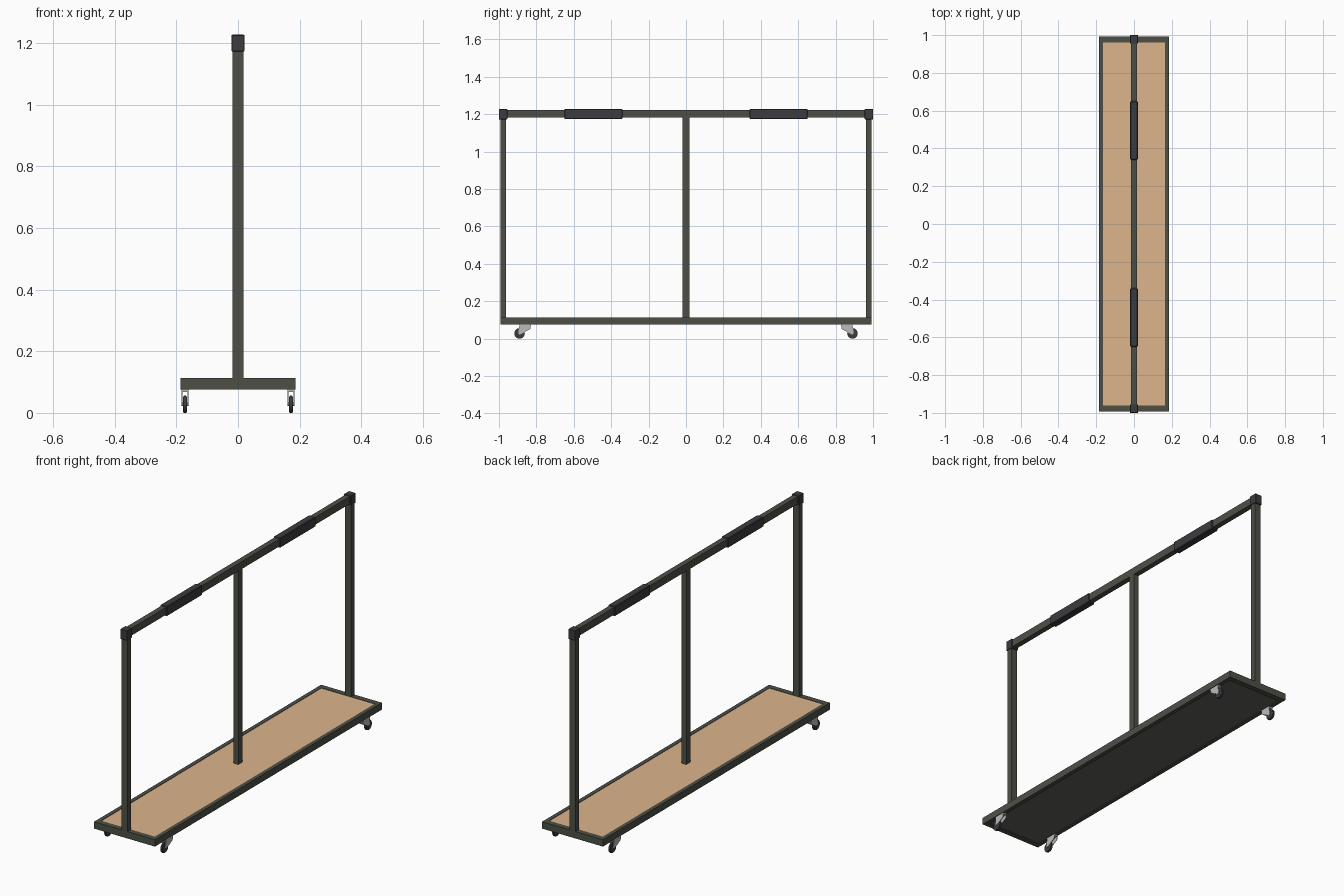
import bpy, bmesh, math
from mathutils import Matrix, Vector

if "Cube" in bpy.data.objects:
    bpy.data.objects.remove(bpy.data.objects["Cube"])


def material(name, rgb):
    m = bpy.data.materials.new(name)
    m.diffuse_color = (*rgb, 1)
    m.use_nodes = True
    m.node_tree.nodes["Principled BSDF"].inputs["Base Color"].default_value = m.diffuse_color
    return m


STEEL = material("dark_steel", (0.075, 0.08, 0.062))
BLACK = material("black_plastic", (0.045, 0.045, 0.05))
WOOD = material("wood", (0.72, 0.46, 0.26))
SHEET = material("sheet", (0.12, 0.12, 0.105))
ZINC = material("zinc", (0.5, 0.5, 0.5))


def finish(bm, name, mat):
    bmesh.ops.recalc_face_normals(bm, faces=bm.faces)
    me = bpy.data.meshes.new(name)
    bm.to_mesh(me)
    bm.free()
    me.materials.append(mat)
    ob = bpy.data.objects.new(name, me)
    bpy.context.collection.objects.link(ob)
    return ob


def box(name, x, y, z, mat, bevel=0):
    """Box from (min, max) ranges, optionally with chamfered edges."""
    bm = bmesh.new()
    bmesh.ops.create_cube(bm, size=1)
    for v in bm.verts:
        v.co = Vector([r[0] if c < 0 else r[1] for r, c in zip((x, y, z), v.co)])
    if bevel:
        bmesh.ops.bevel(bm, geom=bm.edges[:], offset=bevel, segments=1, affect='EDGES')
    return finish(bm, name, mat)


def span(c, half):
    return (c - half, c + half)


def cylinder(name, loc, r, width, mat, bevel=0):
    """Cylinder lying along x."""
    bm = bmesh.new()
    bmesh.ops.create_cone(bm, cap_ends=True, segments=32, radius1=r, radius2=r, depth=width,
                          matrix=Matrix.Translation(loc) @ Matrix.Rotation(math.pi / 2, 4, 'Y'))
    if bevel:
        rims = [e for e in bm.edges if abs(e.verts[0].co.x - e.verts[1].co.x) < 1e-6]
        bmesh.ops.bevel(bm, geom=rims, offset=bevel, segments=2, affect='EDGES')
    ob = finish(bm, name, mat)
    bpy.context.view_layer.objects.active = ob
    ob.select_set(True)
    bpy.ops.object.shade_smooth_by_angle(angle=math.radians(35))
    ob.select_set(False)


def side_plate(name, x0, x1, profile, mat):
    """Extrude a yz profile between two x positions."""
    bm = bmesh.new()
    f = bm.faces.new([bm.verts.new((x0, y, z)) for y, z in profile])
    ext = bmesh.ops.extrude_face_region(bm, geom=[f])["geom"]
    moved = [g for g in ext if isinstance(g, bmesh.types.BMVert)]
    bmesh.ops.translate(bm, verts=moved, vec=(x1 - x0, 0, 0))
    return finish(bm, name, mat)


Z0, Z1 = 0.076, 0.114      # base frame heights
X, Y = 0.186, 0.992        # base half sizes

# Base frame, deck and under-sheet
for s, side in ((-1, "left"), (1, "right")):
    box(f"base_rail_{side}", span(s * (X - 0.011), 0.011), (-Y, Y), (Z0, Z1), STEEL)
for s, end in ((-1, "front"), (1, "back")):
    box(f"base_rail_{end}", (-X + 0.022, X - 0.022), span(s * (Y - 0.015), 0.015), (Z0, Z1), STEEL)
box("deck_panel", (-X + 0.022, X - 0.022), (-Y + 0.03, Y - 0.03), (0.092, 0.112), WOOD)
box("under_sheet", (-X + 0.022, X - 0.022), (-Y + 0.03, Y - 0.03), (0.08, 0.092), SHEET)

# Uprights and top rail
for s, end in ((-1, "front"), (1, "back")):
    box(f"post_{end}", (-0.0185, 0.0185), span(s * (Y - 0.015), 0.015), (Z1, 1.2), STEEL)
    # Corner cap, foam grip
    box(f"corner_cap_{end}", (-0.021, 0.021), span(s * 0.9775, 0.0225), (1.173, 1.227), BLACK, 0.0015)
    box(f"grip_{end}", (-0.02, 0.02), span(s * 0.495, 0.155), (1.174, 1.228), BLACK, 0.003)
box("post_middle", (-0.015, 0.015), (-0.0185, 0.0185), (0.112, 1.183), STEEL)
box("top_rail", (-0.015, 0.015), (-Y + 0.01, Y - 0.01), (1.182, 1.223), STEEL)

# Casters
for sx, side in ((-1, "left"), (1, "right")):
    for sy, end in ((-1, "front"), (1, "back")):
        tag = f"{end}_{side}"
        cx, wy = sx * 0.172, sy * 0.89
        ty = sy * 0.86
        box(f"caster_plate_{tag}", span(cx, 0.011), span(ty, 0.031), (0.068, Z0), ZINC)
        fork = [(sy * y, z) for y, z in ((0.83, 0.07), (0.89, 0.07), (0.897, 0.03),
                                         (0.889, 0.022), (0.88, 0.026), (0.832, 0.052))]
        for k, part in ((-1, "a"), (1, "b")):
            side_plate(f"caster_fork_{part}_{tag}", cx + k * 0.008, cx + k * 0.011, fork, ZINC)
        cylinder(f"caster_wheel_{tag}", (cx, wy, 0.028), 0.028, 0.012, BLACK, 0.002)
        cylinder(f"caster_axle_{tag}", (cx, wy, 0.028), 0.005, 0.024, ZINC)
